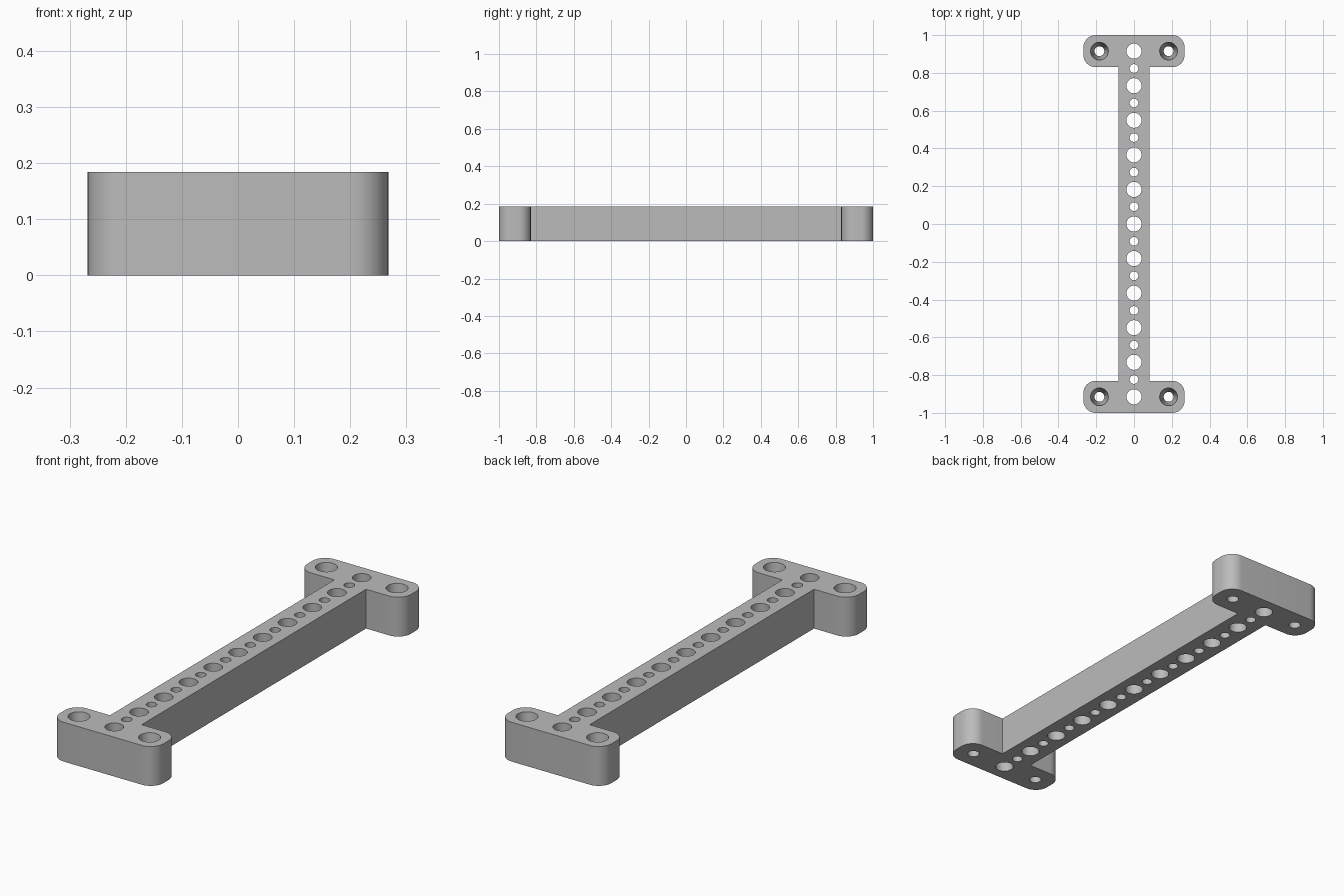
import bpy, bmesh, math
from mathutils import Matrix, Vector

if "Cube" in bpy.data.objects:
    bpy.data.objects.remove(bpy.data.objects["Cube"], do_unlink=True)

HEIGHT = 0.184
PITCH = 0.183          # spacing of the large holes
HALF_X, HALF_Y = 0.268, 1.0
WEB_X, INNER_Y = 0.082, 0.83
CORNER = 0.066
END = 5 * PITCH        # distance of the end holes from the middle

grey = bpy.data.materials.new("plain grey")
grey.use_nodes = True
colour = (0.5, 0.5, 0.5, 1)
grey.diffuse_color = colour
grey.node_tree.nodes["Principled BSDF"].inputs["Base Color"].default_value = colour


def make_object(name, bm):
    mesh = bpy.data.meshes.new(name)
    bm.to_mesh(mesh)
    bm.free()
    obj = bpy.data.objects.new(name, mesh)
    bpy.context.collection.objects.link(obj)
    mesh.materials.append(grey)
    return obj


def arc(cx, cy, start, steps=12):
    angles = [math.radians(start + 90 * i / steps) for i in range(steps + 1)]
    return [(cx + CORNER * math.cos(a), cy + CORNER * math.sin(a)) for a in angles]


# I-shaped outline with rounded end plates, one quarter mirrored around
quarter = [(WEB_X, INNER_Y)]
quarter += arc(HALF_X - CORNER, INNER_Y + CORNER, -90)
quarter += arc(HALF_X - CORNER, HALF_Y - CORNER, 0)
half = quarter + [(-x, y) for x, y in reversed(quarter)]
outline = half + [(-x, -y) for x, y in half]

bm = bmesh.new()
base = bm.faces.new([bm.verts.new((x, y, 0)) for x, y in outline])
top = bmesh.ops.extrude_face_region(bm, geom=[base])["geom"]
bmesh.ops.translate(bm, vec=Vector((0, 0, HEIGHT)),
                    verts=[v for v in top if isinstance(v, bmesh.types.BMVert)])
bmesh.ops.recalc_face_normals(bm, faces=bm.faces)
bracket = make_object("spacer_bar", bm)

# Cutters: alternating holes along the bar, tapered screw holes in the corners
bm = bmesh.new()


def add_hole(x, y, low, high):
    margin = 0.02
    slope = (high - low) / HEIGHT * margin
    bmesh.ops.create_cone(bm, cap_ends=True, segments=48,
                          radius1=low - slope, radius2=high + slope,
                          depth=HEIGHT + 2 * margin,
                          matrix=Matrix.Translation((x, y, HEIGHT / 2)))


for i in range(-10, 11):
    radius = 0.023 if i % 2 else 0.04
    add_hole(0, i * PITCH / 2, radius, radius)
for sx in (-1, 1):
    for sy in (-1, 1):
        add_hole(sx * PITCH, sy * END, 0.026, 0.047)
cutter = make_object("hole_cutter", bm)
cutter.hide_render = True

cut = bracket.modifiers.new("holes", 'BOOLEAN')
cut.operation = 'DIFFERENCE'
cut.solver = 'EXACT'
cut.object = cutter

# Apply the cut and smooth the round walls
bpy.ops.object.select_all(action='DESELECT')
bracket.select_set(True)
bpy.context.view_layer.objects.active = bracket
bpy.ops.object.modifier_apply(modifier=cut.name)
bpy.data.objects.remove(cutter, do_unlink=True)
bpy.ops.object.shade_smooth_by_angle(angle=math.radians(30))
